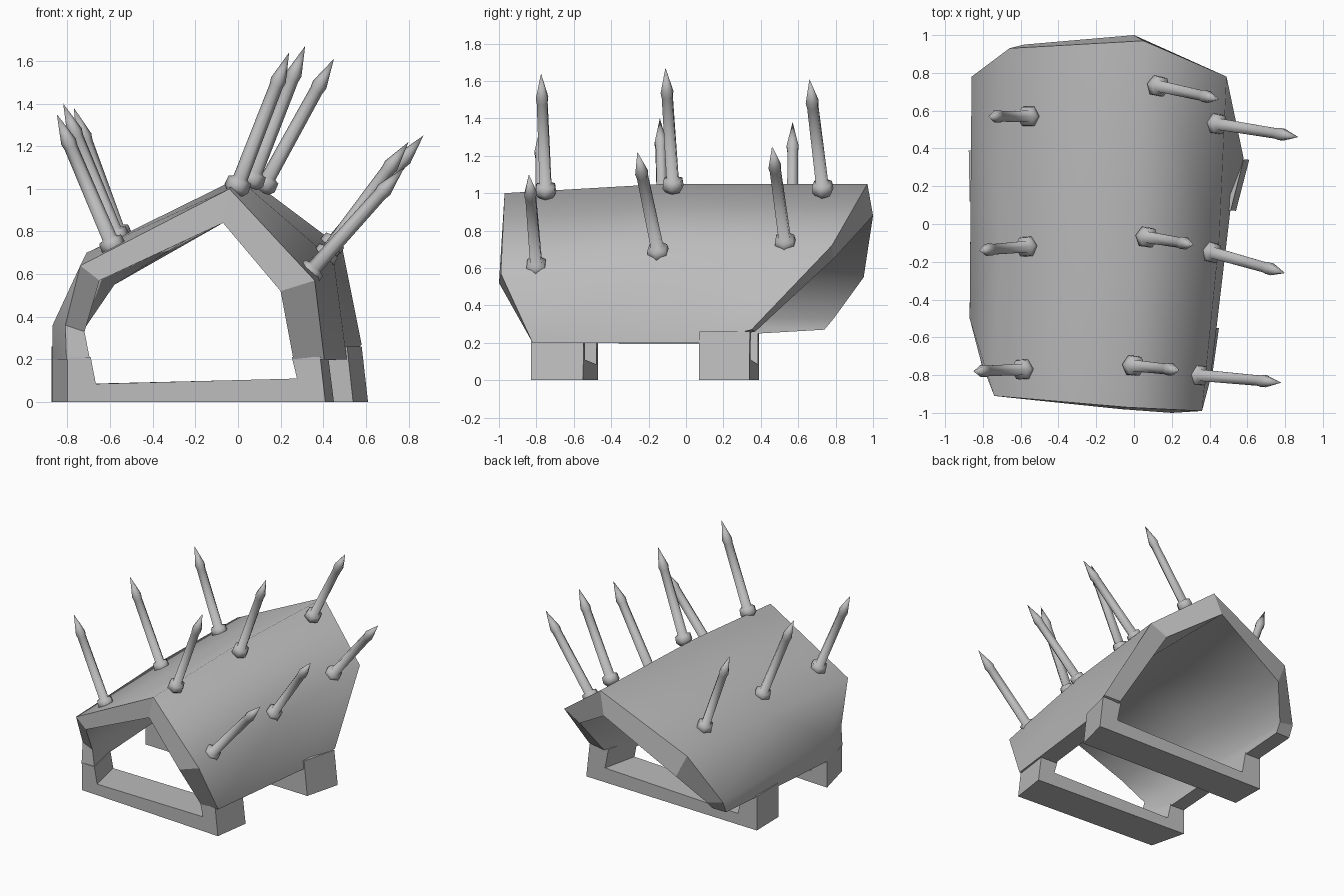
import bpy
import bmesh
from mathutils import Vector

cube = bpy.data.objects.get("Cube")
if cube:
    bpy.data.objects.remove(cube, do_unlink=True)

grey = bpy.data.materials.new("plain_grey")
grey.use_nodes = True
grey.diffuse_color = (0.5, 0.5, 0.5, 1)
grey.node_tree.nodes["Principled BSDF"].inputs["Base Color"].default_value = (0.5, 0.5, 0.5, 1)


def finish(bm, name):
    """Turn a bmesh into a named grey object."""
    bmesh.ops.recalc_face_normals(bm, faces=bm.faces)
    mesh = bpy.data.meshes.new(name)
    bm.to_mesh(mesh)
    bm.free()
    mesh.materials.append(grey)
    obj = bpy.data.objects.new(name, mesh)
    bpy.context.scene.collection.objects.link(obj)
    return obj


def smooth_by_angle(obj, angle):
    bpy.ops.object.select_all(action="DESELECT")
    obj.select_set(True)
    bpy.context.view_layer.objects.active = obj
    bpy.ops.object.shade_smooth_by_angle(angle=angle)


# Shell sections, running from the lower right over the ridge to the lower left
front_outer = [(0.405, -0.82, 0.2), (0.36, -0.99, 0.57), (-0.04, -0.97, 1.0),
               (-0.74, -0.91, 0.64), (-0.81, -0.73, 0.36), (-0.805, -0.75, 0.2)]
front_inner = [(0.26, -0.82, 0.2), (0.20, -1.0, 0.52), (-0.07, -0.98, 0.84),
               (-0.65, -0.92, 0.57), (-0.72, -0.74, 0.33), (-0.695, -0.75, 0.2)]
middle_outer = [(0.51, 0.07, 0.2), (0.45, -0.1, 0.66), (0.0, -0.1, 1.05),
                (-0.71, 0, 0.7), (-0.87, -0.5, 0.36), (-0.87, -0.47, 0.2)]
back_outer = [(0.58, 0.35, 0.27), (0.49, 0.78, 0.72), (0.05, 0.97, 1.05),
              (-0.66, 0.93, 0.72), (-0.86, 0.78, 0.36), (-0.86, 0.74, 0.27)]
back_inner = [(0.44, 0.37, 0.26), (0.35, 0.79, 0.65), (0.0, 1.0, 0.88),
              (-0.58, 0.95, 0.55), (-0.73, 0.79, 0.33), (-0.74, 0.74, 0.27)]


def section(points):
    return [Vector(p) for p in points]


fo, fi, mo, bo, bi = map(section, (front_outer, front_inner, middle_outer, back_outer, back_inner))
# The middle wall is as thick as the mean of both rims, and square to the ridge
mi = []
for a, b, m, c, d in zip(fo, fi, mo, bo, bi):
    wall = ((b - a) + (d - c)) / 2
    mi.append(m + Vector((wall.x, 0, wall.z)))


def build_shell():
    bm = bmesh.new()
    outer = [[bm.verts.new(p) for p in s] for s in (fo, mo, bo)]
    inner = [[bm.verts.new(p) for p in s] for s in (fi, mi, bi)]
    curved = set()
    for grid in (outer, inner):
        for s, t in zip(grid, grid[1:]):
            for i in range(len(s) - 1):
                curved.add(bm.faces.new((s[i], s[i + 1], t[i + 1], t[i])))
    # Front and back rims
    for k in (0, -1):
        o, n = outer[k], inner[k]
        for i in range(len(o) - 1):
            bm.faces.new((o[i], o[i + 1], n[i + 1], n[i]))
    # Lower edges of both sides
    for i in (0, -1):
        for k in (0, 1):
            bm.faces.new((outer[k][i], outer[k + 1][i], inner[k + 1][i], inner[k][i]))
    for f in bm.faces:
        f.smooth = f in curved
    for e in bm.edges:
        e.smooth = all(f in curved for f in e.link_faces)
    return finish(bm, "shell")


build_shell()


# U-shaped feet: two legs joined by a bar along the ground
def build_foot(name, front_left, front_right, back_left, back_right, top):
    profile = [(0, 0), (0, top), (0.09, top), (0.11, 0.085),
               (0.89, 0.11), (0.87, top), (0.98, top), (1, 0)]
    bm = bmesh.new()
    rings = []
    for left, right in ((front_left, front_right), (back_left, back_right)):
        a, b = Vector((*left, 0)), Vector((*right, 0))
        rings.append([bm.verts.new(a.lerp(b, s) + Vector((0, 0, z))) for s, z in profile])
    f, g = rings
    n = len(profile)
    for i in range(n):
        j = (i + 1) % n
        bm.faces.new((f[i], f[j], g[j], g[i]))
    bm.faces.new(f)
    bm.faces.new(g[::-1])
    return finish(bm, name)


build_foot("front_foot", (-0.80, -0.75), (0.41, -0.83), (-0.87, -0.47), (0.45, -0.55), 0.21)
build_foot("back_foot", (-0.87, 0.12), (0.54, 0.07), (-0.875, 0.39), (0.61, 0.34), 0.26)


# Spikes: a six-sided collar, a slim shaft and a sharp tip
def build_spike(name, base, tip, sides=6):
    base, tip = Vector(base), Vector(tip)
    length = (tip - base).length
    turn = (tip - base).to_track_quat("Z", "Y")
    profile = [(0.04, -0.045), (0.06, -0.02), (0.056, 0.025), (0.035, 0.032),
               (0.032, length - 0.17), (0.037, length - 0.14)]
    bm = bmesh.new()
    rings = []
    for r, h in profile:
        ring = bmesh.ops.create_circle(bm, segments=sides, radius=r)["verts"]
        for v in ring:
            v.co = base + turn @ (v.co + Vector((0, 0, h)))
        rings.append(ring)
    end = bm.verts.new(tip)
    for s, t in zip(rings, rings[1:]):
        for i in range(sides):
            j = (i + 1) % sides
            bm.faces.new((s[i], s[j], t[j], t[i]))
    bm.faces.new(rings[0])
    for i in range(sides):
        bm.faces.new((rings[-1][i], rings[-1][(i + 1) % sides], end))
    smooth_by_angle(finish(bm, name), 1.35)


rows = {
    "left_slope": [((-0.59, -0.77, 0.74), (-0.85, -0.78, 1.35)),
                   ((-0.57, -0.12, 0.78), (-0.82, -0.14, 1.40)),
                   ((-0.56, 0.57, 0.79), (-0.77, 0.57, 1.38))],
    "ridge": [((0.0, -0.75, 1.02), (0.24, -0.775, 1.64)),
              ((0.07, -0.07, 1.05), (0.315, -0.11, 1.67)),
              ((0.13, 0.73, 1.03), (0.45, 0.66, 1.61))],
    "right_slope": [((0.34, -0.80, 0.61), (0.78, -0.84, 1.10)),
                    ((0.41, -0.15, 0.69), (0.80, -0.26, 1.22)),
                    ((0.44, 0.53, 0.74), (0.87, 0.46, 1.25))],
}
for row, spikes in rows.items():
    for place, (base, tip) in zip(("front", "middle", "back"), spikes):
        build_spike(f"{row}_{place}_spike", base, tip)
